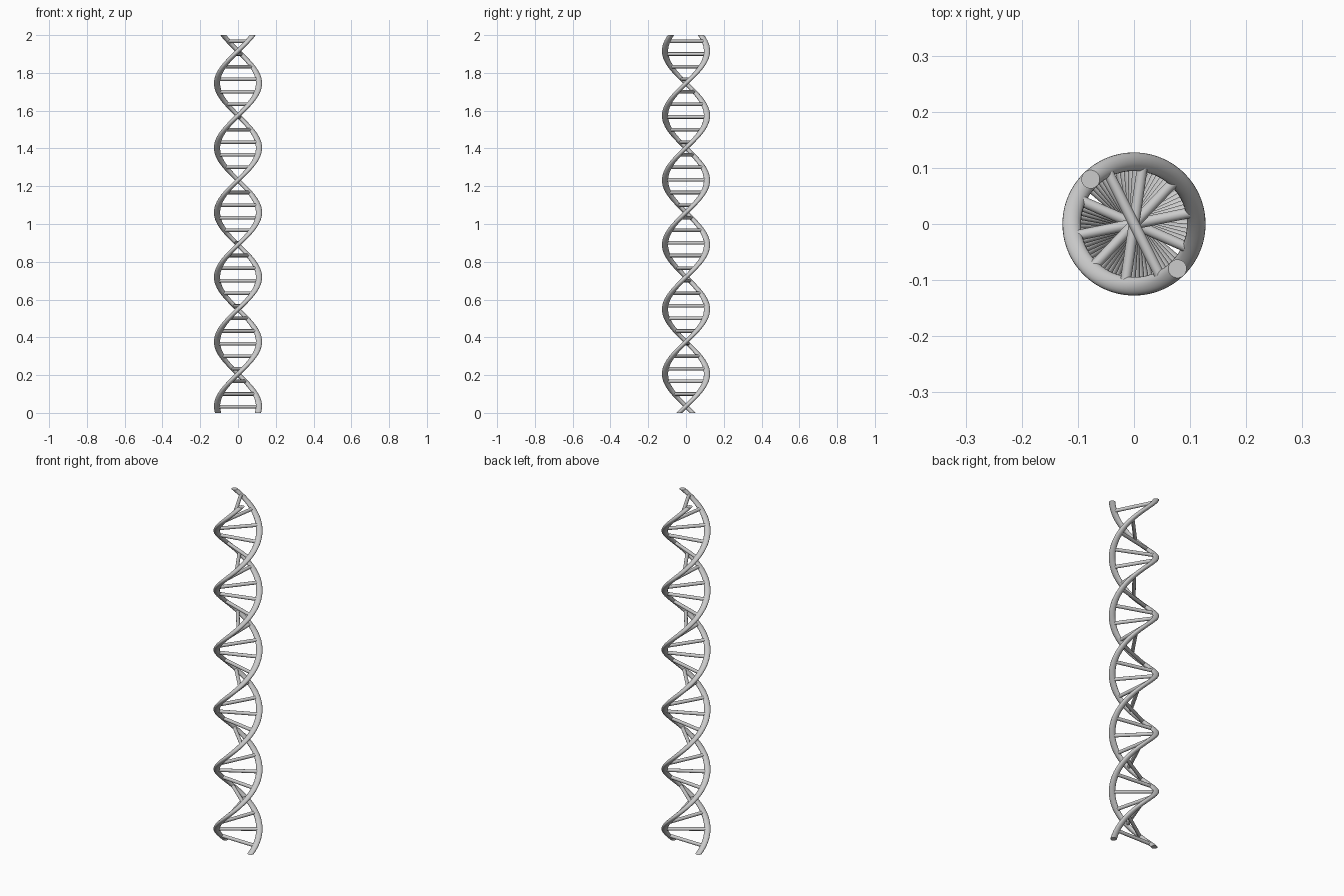
import bpy, bmesh, math
from mathutils import Matrix, Vector

if "Cube" in bpy.data.objects:
    bpy.data.objects.remove(bpy.data.objects["Cube"])

H, PITCH, R = 2.0, 0.684, 0.111      # height, height per turn, helix radius
TUBE, RUNG = 0.0165, 0.0095          # strand and rung radii
Z0 = 0.035                           # height where the strands lie on the x axis
SIDES, STEPS, RUNGS = 20, 220, 30


def angle(z):
    return 2 * math.pi * (z - Z0) / PITCH


def finish(bm, name):
    bmesh.ops.recalc_face_normals(bm, faces=bm.faces)
    mesh = bpy.data.meshes.new(name)
    bm.to_mesh(mesh)
    bm.free()
    ob = bpy.data.objects.new(name, mesh)
    bpy.context.collection.objects.link(ob)
    bpy.context.view_layer.objects.active = ob
    ob.select_set(True)
    bpy.ops.object.shade_smooth_by_angle(angle=math.radians(40))
    ob.select_set(False)
    return ob


# strand: a level circle screwed upwards, flat at both ends
def strand(name, phase):
    bm = bmesh.new()
    rings = []
    for i in range(STEPS + 1):
        z = H * i / STEPS
        turn = Matrix.Rotation(angle(z) + phase, 3, 'Z')
        ring = []
        for k in range(SIDES):
            a = 2 * math.pi * k / SIDES
            ring.append(bm.verts.new(turn @ Vector((R + TUBE * math.cos(a), TUBE * math.sin(a), z))))
        rings.append(ring)
    for lo, hi in zip(rings, rings[1:]):
        for k in range(SIDES):
            n = (k + 1) % SIDES
            bm.faces.new((lo[k], lo[n], hi[n], hi[k]))
    bm.faces.new(rings[0])
    bm.faces.new(rings[-1])
    return finish(bm, name)


strand("strand_a", 0)
strand("strand_b", math.pi)

# rungs: level rods joining the two strands
bm = bmesh.new()
for i in range(RUNGS):
    z = H * (i + 0.5) / RUNGS
    place = (Matrix.Translation((0, 0, z)) @ Matrix.Rotation(angle(z), 4, 'Z')
             @ Matrix.Rotation(math.pi / 2, 4, 'Y'))
    bmesh.ops.create_cone(bm, cap_ends=True, segments=16, radius1=RUNG, radius2=RUNG,
                          depth=2 * R, matrix=place)
finish(bm, "rungs")
